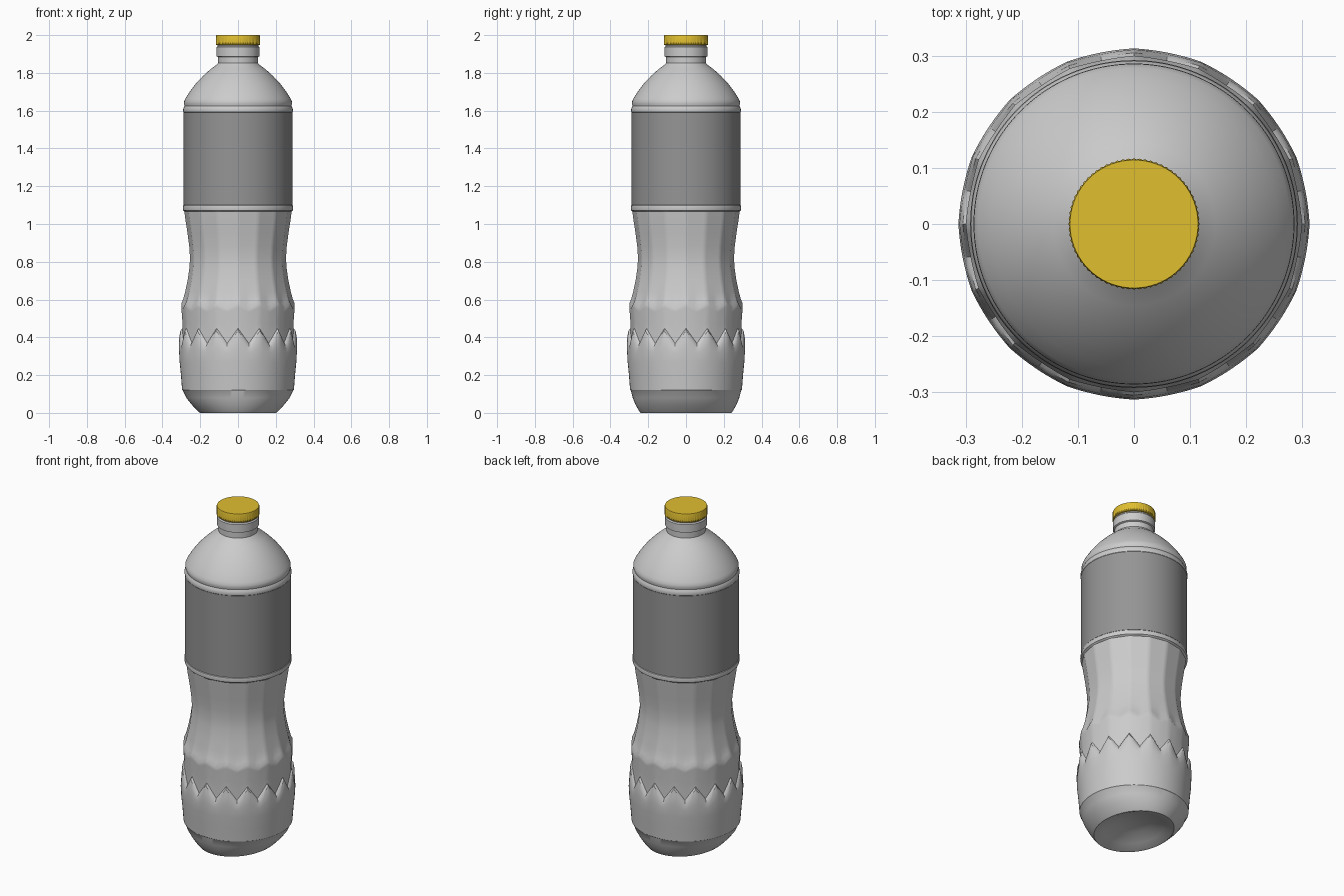
import bpy, bmesh
from math import pi, cos, sin

if "Cube" in bpy.data.objects:
    bpy.data.objects.remove(bpy.data.objects["Cube"])

SIDES = 16


def material(name, rgb):
    m = bpy.data.materials.new(name)
    m.diffuse_color = (*rgb, 1)
    m.use_nodes = True
    m.node_tree.nodes["Principled BSDF"].inputs["Base Color"].default_value = m.diffuse_color
    return m


def lathe(name, rows, point, segs, mat=None, angle=30):
    """Skin rings of points; a row with radius 0 closes the end."""
    bm = bmesh.new()
    rings = []
    for row in rows:
        if row[0] == 0:
            rings.append([bm.verts.new((0, 0, row[1]))] * segs)
        else:
            rings.append([bm.verts.new(point(row, i, 2 * pi * i / segs)) for i in range(segs)])
    for a, b in zip(rings, rings[1:]):
        for i in range(segs):
            j = (i + 1) % segs
            quad = list(dict.fromkeys((a[i], a[j], b[j], b[i])))
            bm.faces.new(quad)
    bmesh.ops.recalc_face_normals(bm, faces=bm.faces)
    me = bpy.data.meshes.new(name)
    bm.to_mesh(me)
    bm.free()
    ob = bpy.data.objects.new(name, me)
    bpy.context.collection.objects.link(ob)
    if mat:
        me.materials.append(mat)
    bpy.ops.object.select_all(action='DESELECT')
    ob.select_set(True)
    bpy.context.view_layer.objects.active = ob
    bpy.ops.object.shade_smooth_by_angle(angle=angle * pi / 180)
    return ob


def round_point(row, i, t):
    return row[0] * cos(t), row[0] * sin(t), row[1]


def fluted_point(row, i, t):
    # row: radius, height, facet strength, zigzag height, x narrowing
    r, z, facet, zig, narrow = (tuple(row) + (0, 0, 0))[:5]
    step = 2 * pi / SIDES
    local = (t + step / 2) % step - step / 2   # 0 at the tooth peaks
    chord = cos(step / 2) / cos(step / 2 - abs(local))
    r *= 1 + facet * (chord - 1)
    z += zig * (1 - 4 * abs(local) / step)
    return r * cos(t) * (1 - narrow), r * sin(t), z


# Lower body: domed foot, bulge with toothed rim, faceted waist
lower = [
    (0, .06), (.10, .05, 0, 0, .1), (.18, .02, 0, 0, .15),
    (.225, .003, 0, 0, .16), (.24, 0, 0, 0, .16), (.25, .012, 0, 0, .14),
    (.268, .045, 0, 0, .08), (.282, .08, 0, 0, .03), (.292, .118), (.296, .122),
    (.302, .20), (.309, .27), (.313, .33, .3, .015), (.311, .37, .5, .03),
    (.305, .395, .5, .04), (.295, .408, .5, .04),
    (.294, .47, .5, .01), (.300, .545, .5, .012), (.300, .565, .5, .015),
    (.291, .588, 1, .012), (.280, .64, 1), (.267, .70, 1), (.257, .77, 1),
    (.254, .82, 1), (.258, .88, 1), (.267, .95, 1), (.278, 1.02, 1), (.284, 1.065, 1),
]
# Upper body: beads around the label, shoulder and neck
upper = [
    (.290, 1.072), (.292, 1.085), (.290, 1.097), (.285, 1.102), (.285, 1.588),
    (.289, 1.592), (.291, 1.603), (.288, 1.615), (.283, 1.625), (.286, 1.638),
    (.285, 1.65), (.278, 1.665), (.256, 1.70), (.222, 1.745), (.184, 1.785),
    (.145, 1.82), (.115, 1.842), (.106, 1.852), (.106, 1.884),
    (.114, 1.888), (.114, 1.936), (.108, 1.942), (.108, 1.95), (0, 1.95),
]
lathe("bottle_body", lower + upper, fluted_point, 128)

# Wrapped label
lathe("label", [(.284, 1.10), (.288, 1.10), (.288, 1.59), (.284, 1.59)],
      round_point, 96, material("label_grey", (.3, .3, .3)))


# Ribbed screw cap
def cap_point(row, i, t):
    r = row[0] - (.002 if row[2] and i % 2 else 0)
    return r * cos(t), r * sin(t), row[1]


lathe("cap", [(0, 1.947, 0), (.112, 1.947, 0), (.117, 1.949, 1), (.117, 1.993, 1),
              (.114, 2.0, 0), (0, 2.0, 0)],
      cap_point, 144, material("cap_gold", (.75, .52, .03)))
